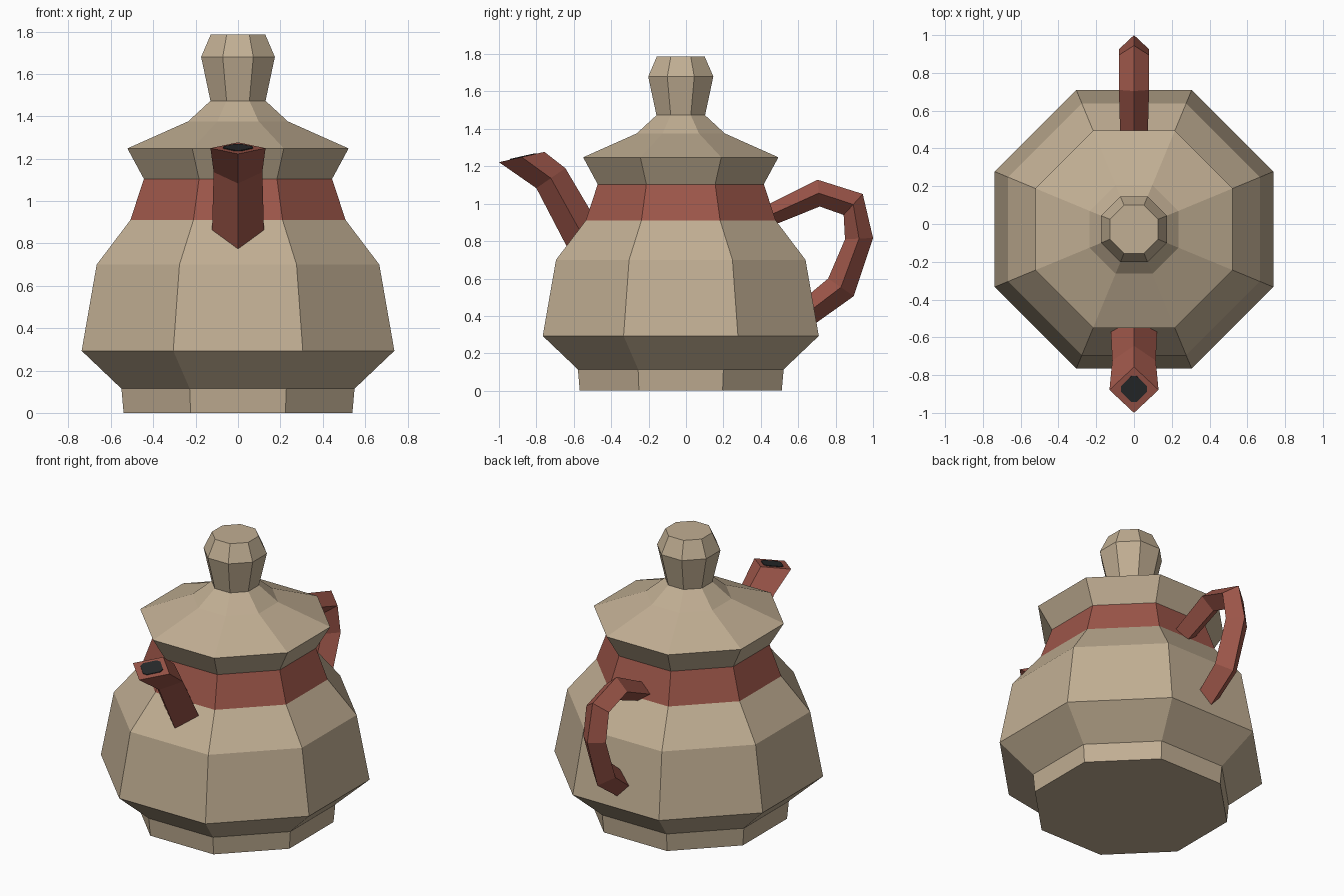
import bpy, bmesh, math
from mathutils import Vector

if "Cube" in bpy.data.objects:
    bpy.data.objects.remove(bpy.data.objects["Cube"])


def material(name, rgb):
    m = bpy.data.materials.new(name)
    m.diffuse_color = (*rgb, 1.0)
    m.use_nodes = True
    m.node_tree.nodes["Principled BSDF"].inputs["Base Color"].default_value = m.diffuse_color
    return m


clay = material("beige clay", (0.533, 0.425, 0.292))
red = material("red glaze", (0.337, 0.093, 0.067))
dark = material("dark opening", (0.021, 0.023, 0.025))

CENTRE_Y = -0.028


def loft(name, rings, mats, rule=None):
    """Join matching rings of points with quads, and cap both ends."""
    bm = bmesh.new()
    loops = [[bm.verts.new(p) for p in ring] for ring in rings]
    n = len(loops[0])
    for a, b in zip(loops, loops[1:]):
        for i in range(n):
            j = (i + 1) % n
            bm.faces.new((a[i], a[j], b[j], b[i]))
    bm.faces.new(loops[0][::-1])
    bm.faces.new(loops[-1])
    bmesh.ops.recalc_face_normals(bm, faces=bm.faces[:])
    if rule:
        for f in bm.faces:
            f.material_index = rule(f.calc_center_median())
    me = bpy.data.meshes.new(name)
    bm.to_mesh(me)
    bm.free()
    for m in mats:
        me.materials.append(m)
    ob = bpy.data.objects.new(name, me)
    bpy.context.collection.objects.link(ob)
    return ob


def octagon(apothem, z):
    r = apothem / math.cos(math.pi / 8)
    return [(r * math.cos((i + 0.5) * math.pi / 4),
             CENTRE_Y + r * math.sin((i + 0.5) * math.pi / 4), z) for i in range(8)]


def diamond(outer, inner, half_width):
    """Four-sided section from its two (y, z) ridge points."""
    y, z = (outer[0] + inner[0]) / 2, (outer[1] + inner[1]) / 2
    return [(0, *outer), (half_width, y, z), (0, *inner), (-half_width, y, z)]


# Pot with foot, belly and red neck band
pot = [(0.54, 0), (0.55, 0.114), (0.738, 0.293), (0.667, 0.70), (0.508, 0.91), (0.444, 1.104)]
loft("pot_body", [octagon(*p) for p in pot], [clay, red],
     lambda c: 1 if 0.92 < c.z < 1.09 else 0)

# Flared lid with knob
lid = [(0.444, 1.104), (0.522, 1.248), (0.235, 1.376), (0.13, 1.473), (0.174, 1.68), (0.128, 1.787)]
loft("lid_and_knob", [octagon(*p) for p in lid], [clay])

# Spout: lower ridge, upper ridge, half width
spout = [((-0.59, 0.68), (-0.45, 0.86), 0.125),
         ((-0.80, 1.083), (-0.645, 1.19), 0.115),
         ((-1.0, 1.222), (-0.757, 1.277), 0.13)]
loft("spout", [diamond(*s) for s in spout], [red])

# Dark opening: thin clipped diamond on the spout end
u = Vector((0, 0.975, 0.22))
n = Vector((0, -0.22, 0.975))
centre = Vector((0, -0.873, 1.2508))
outline = []
for k in range(4):
    a = k * math.pi / 2
    for side in (-0.014, 0.014):
        x = 0.07 * math.cos(a) - side * math.sin(a)
        y = 0.07 * math.sin(a) + side * math.cos(a)
        outline.append(centre + Vector((x, 0, 0)) + u * y)
loft("spout_opening", [[p + n * h for p in outline] for h in (-0.003, 0.004)], [dark])

# Handle: outer ridge, inner ridge, half width
handle = [((0.36, 0.957), (0.38, 0.85), 0.07),
          ((0.704, 1.128), (0.715, 0.985), 0.08),
          ((0.945, 1.052), (0.843, 0.94), 0.08),
          ((1.0, 0.817), (0.85, 0.81), 0.08),
          ((0.897, 0.506), (0.76, 0.60), 0.08),
          ((0.60, 0.294), (0.58, 0.45), 0.07)]
loft("handle", [diamond(*h) for h in handle], [red])
